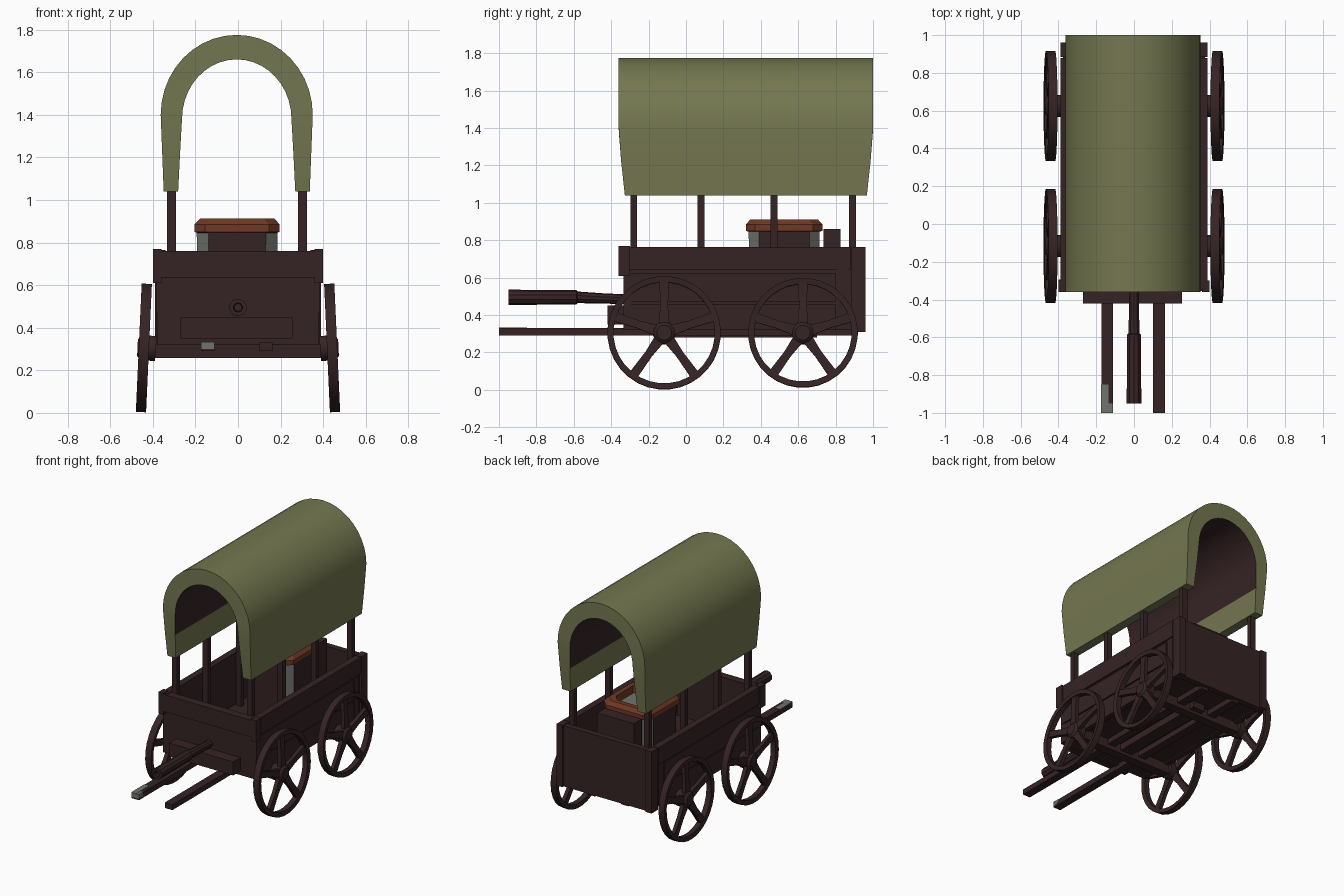
import bpy, bmesh, math
from mathutils import Vector

if "Cube" in bpy.data.objects:
    bpy.data.objects.remove(bpy.data.objects["Cube"])


def material(name, rgb):
    m = bpy.data.materials.new(name)
    m.diffuse_color = (*rgb, 1)
    m.use_nodes = True
    m.node_tree.nodes["Principled BSDF"].inputs["Base Color"].default_value = m.diffuse_color
    return m


WOOD = material("dark wood", (0.036, 0.017, 0.018))
CANVAS = material("olive canvas", (0.175, 0.185, 0.08))
RUST = material("rust red", (0.16, 0.04, 0.018))
GREY = material("weathered grey", (0.16, 0.175, 0.155))


def mesh_object(name, verts, faces, mats, smooth=False):
    me = bpy.data.meshes.new(name)
    me.from_pydata([tuple(v) for v in verts], [], faces)
    for m in mats:
        me.materials.append(m)
    bm = bmesh.new()
    bm.from_mesh(me)
    bmesh.ops.recalc_face_normals(bm, faces=bm.faces)
    bm.to_mesh(me)
    bm.free()
    ob = bpy.data.objects.new(name, me)
    bpy.context.collection.objects.link(ob)
    if smooth:
        bpy.ops.object.select_all(action='DESELECT')
        ob.select_set(True)
        bpy.context.view_layer.objects.active = ob
        bpy.ops.object.shade_smooth_by_angle(angle=math.radians(35))
    return ob


BOX_FACES = [(0, 1, 3, 2), (4, 6, 7, 5), (0, 4, 5, 1), (2, 3, 7, 6), (0, 2, 6, 4), (1, 5, 7, 3)]


def box(name, x, y, z, mat=WOOD):
    return mesh_object(name, [(a, b, c) for a in x for b in y for c in z], BOX_FACES, [mat])


def loft(rings, closed=False):
    """Bridge equal rings of points; closed joins last ring to first, otherwise caps the ends."""
    n, k = len(rings[0]), len(rings)
    verts = [p for r in rings for p in r]
    faces = []
    for i in range(k if closed else k - 1):
        for j in range(n):
            a, b, j2 = i * n, (i + 1) % k * n, (j + 1) % n
            faces.append((a + j, a + j2, b + j2, b + j))
    if not closed:
        faces += [tuple(range(n)), tuple(range((k - 1) * n, k * n))]
    return verts, faces


def circle(r, n, axis, at, cz=0.0):
    pts = []
    for i in range(n):
        t = math.tau * (i + 0.5) / n
        c, s = r * math.cos(t), r * math.sin(t) + cz
        pts.append((at, c, s) if axis == 'x' else (c, at, s))
    return pts


# canvas cover: thick arch, ends drawn in slightly towards the bottom
def arch(a, b, cz, foot):
    pts = [(foot, 1.04), (foot * 0.5 + a * 0.5, 1.22)]
    pts += [(a * math.cos(math.pi * i / 20), cz + b * math.sin(math.pi * i / 20)) for i in range(21)]
    return pts + [(-pts[1][0], 1.22), (-foot, 1.04)]


profile = arch(0.357, 0.375, 1.40, 0.343) + arch(0.257, 0.28, 1.38, 0.275)[::-1]
n = len(profile)
half = n // 2
verts = []
for end in (-1, 1):
    for x, z in profile:
        tuck = 0.033 * max(0, (1.4 - z) / 0.36) ** 1.3
        verts.append((x - 0.006, 0.32 + end * (0.68 - tuck), z))
faces = [(j, (j + 1) % n, n + (j + 1) % n, n + j) for j in range(n)]
for j in range(half - 1):
    q = (j, j + 1, n - 2 - j, n - 1 - j)
    faces += [q, tuple(i + n for i in q)]
cover = mesh_object("canvas_cover", verts, faces, [CANVAS, WOOD], smooth=True)
for j, f in enumerate(cover.data.polygons):
    if half <= j < n - 1 and f.center.z > 1.25:      # dark lining inside
        f.material_index = 1

# cover posts
for s in (-1, 1):
    for y in (-0.28, 0.08, 0.47, 0.89):
        box("cover_post", (s * 0.307 - 0.026, s * 0.307 + 0.016), (y - 0.018, y + 0.018), (0.36, 1.06))

# wagon bed: floor, walls, planks and corner posts
box("bed_floor", (-0.37, 0.37), (-0.32, 0.93), (0.33, 0.38))
box("front_wall", (-0.38, 0.38), (-0.335, -0.295), (0.32, 0.64))
box("front_top_plank", (-0.40, 0.39), (-0.355, -0.295), (0.635, 0.76))
box("back_wall", (-0.37, 0.37), (0.90, 0.945), (0.31, 0.76))
for s in (-1, 1):
    def sx(a, b):
        return sorted((s * a, s * b))
    box("side_wall", sx(0.345, 0.375), (-0.32, 0.93), (0.32, 0.75))
    box("side_top_plank", sx(0.34, 0.39), (-0.34, 0.88), (0.64, 0.765))
    box("side_middle_plank", sx(0.37, 0.384), (-0.33, 0.80), (0.47, 0.625))
    box("side_lower_plank", sx(0.37, 0.384), (-0.31, 0.80), (0.32, 0.46))
    box("side_back_panel", sx(0.37, 0.382), (0.81, 0.87), (0.34, 0.72))
    box("back_corner_post", sx(0.34, 0.39), (0.885, 0.96), (0.31, 0.765))
    box("front_corner_post", sx(0.36, 0.40), (-0.36, -0.30), (0.61, 0.77))

# front crossbar, undercarriage and draw shafts
box("front_crossbar", (-0.27, 0.255), (-0.42, -0.33), (0.35, 0.45))
box("under_plank", (-0.05, 0.05), (-0.15, 0.70), (0.28, 0.335))
for y in (-0.12, 0.625):
    box("axle", (-0.43, 0.43), (y - 0.035, y + 0.035), (0.258, 0.335))
for x in (-0.142, 0.132):
    box("shaft", (x - 0.031, x + 0.031), (-1.0, 0.92), (0.29, 0.33))
box("shaft_worn_top", (-0.174, -0.135), (-1.0, -0.85), (0.328, 0.333), GREY)
box("shaft_worn_tip", (-0.173, -0.111), (-1.001, -0.95), (0.30, 0.332), GREY)

# centre tongue: thick hollow-ended grip, then a thinner neck
v, f = loft([circle(r, 10, 'y', y, z) for r, y, z in
             ((0.018, -0.90, 0.495), (0.022, -0.95, 0.495), (0.041, -0.95, 0.495), (0.038, -0.585, 0.495),
              (0.031, -0.58, 0.495), (0.027, -0.42, 0.488), (0.027, -0.32, 0.485))])
mesh_object("tongue", v, f, [WOOD], smooth=True)


# wheels: rim, five flared spokes and hub, leaning in at the top
def wheel(name, s, y, radius):
    r_in = radius - 0.032
    parts = [loft([circle(r, 32, 'x', x) for r, x in
                   ((radius, -0.024), (radius, 0.024), (r_in, 0.020), (r_in, -0.020))], closed=True),
             loft([circle(r, 16, 'x', x * s) for r, x in
                   ((0.06, -0.055), (0.06, 0.012), (0.04, 0.03))])]
    for i in range(5):
        t = math.radians(90 + 72 * i)
        out, side = Vector((0, math.cos(t), math.sin(t))), Vector((0, -math.sin(t), math.cos(t)))
        rings = []
        for d, w, h in ((0.03, 0.030, 0.016), (0.14, 0.021, 0.014), (r_in + 0.01, 0.025, 0.014)):
            rings.append([out * d + side * w * a + Vector((h * b, 0, 0))
                          for a, b in ((-1, -1), (1, -1), (1, 1), (-1, 1))])
        parts.append(loft(rings))
    verts, faces = [], []
    for v, f in parts:
        faces += [tuple(i + len(verts) for i in q) for q in f]
        verts += v
    ob = mesh_object(name, verts, faces, [WOOD], smooth=True)
    ob.location = (s * 0.442, y, 0.305)
    ob.rotation_euler = (0, math.radians(-2.6) * s, 0)


for s in (-1, 1):
    wheel("front_wheel", s, -0.117, 0.303)
    wheel("rear_wheel", s, 0.625, 0.293)


# cargo tub: chamfered body with grey corners, rust rim, grey top inside
def octagon(w, d, c, z):
    pts = [(w, d - c), (w - c, d), (c - w, d), (-w, d - c), (-w, c - d), (c - w, -d), (w - c, -d), (w, c - d)]
    return [(x - 0.004, 0.525 + y, z) for x, y in pts]


v, f = loft([octagon(0.185, 0.185, 0.055, 0.38), octagon(0.19, 0.19, 0.055, 0.855)])
tub = mesh_object("tub_body", v, f, [WOOD, GREY])
for p in tub.data.polygons:
    if abs(p.normal.x) > 0.4 and abs(p.normal.y) > 0.4:
        p.material_index = 1
v, f = loft([octagon(0.185, 0.185, 0.05, 0.845), octagon(0.20, 0.205, 0.05, 0.85),
             octagon(0.20, 0.205, 0.05, 0.885), octagon(0.175, 0.18, 0.05, 0.912),
             octagon(0.14, 0.145, 0.045, 0.912), octagon(0.135, 0.14, 0.045, 0.86)])
rim = mesh_object("tub_rim", v, f, [RUST, GREY])
rim.data.polygons[len(rim.data.polygons) - 1].material_index = 1

# crate behind the tub
box("crate", (-0.15, 0.15), (0.735, 0.825), (0.38, 0.86))
